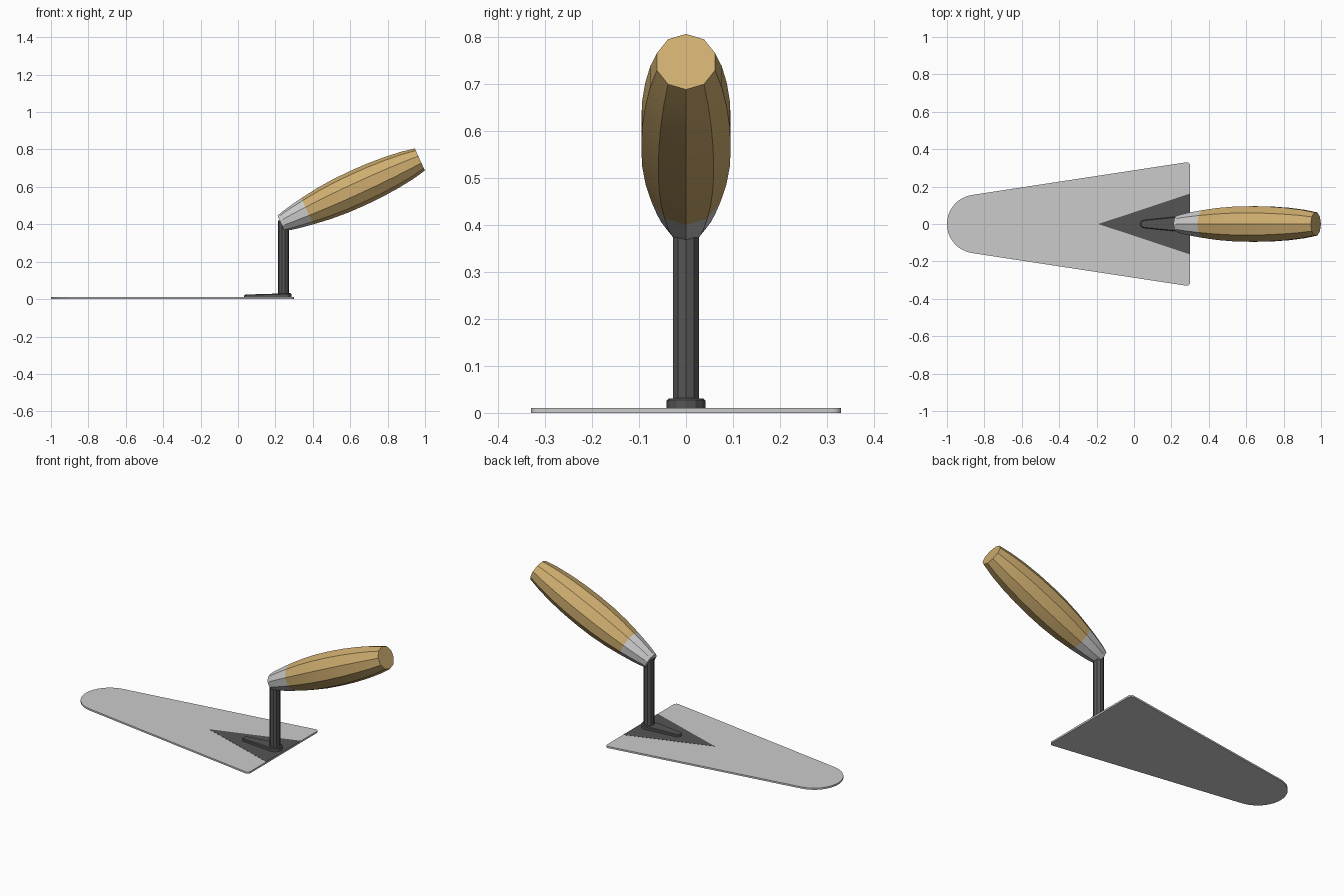
import bpy
import bmesh
from math import sin, cos, pi, radians
from mathutils import Vector, Matrix

cube = bpy.data.objects.get("Cube")
if cube:
    bpy.data.objects.remove(cube, do_unlink=True)


def material(name, color):
    mat = bpy.data.materials.new(name)
    mat.use_nodes = True
    mat.diffuse_color = color
    mat.node_tree.nodes["Principled BSDF"].inputs["Base Color"].default_value = color
    return mat


def finish(name, bm, mat=None):
    bmesh.ops.recalc_face_normals(bm, faces=bm.faces)
    mesh = bpy.data.meshes.new(name)
    bm.to_mesh(mesh)
    bm.free()
    obj = bpy.data.objects.new(name, mesh)
    bpy.context.collection.objects.link(obj)
    if mat:
        mesh.materials.append(mat)
    bpy.ops.object.select_all(action="DESELECT")
    obj.select_set(True)
    bpy.context.view_layer.objects.active = obj
    bpy.ops.object.shade_smooth_by_angle(angle=radians(25))
    return obj


def arc(cx, cy, r, start, end, steps):
    angles = [radians(start + (end - start) * i / steps) for i in range(steps + 1)]
    return [(cx + r * cos(a), cy + r * sin(a)) for a in angles]


def slab(outline, bottom, top):
    """Extrude a flat outline between two heights."""
    bm = bmesh.new()
    face = bm.faces.new([bm.verts.new((x, y, bottom)) for x, y in outline])
    new = bmesh.ops.extrude_face_region(bm, geom=[face])["geom"]
    verts = [v for v in new if isinstance(v, bmesh.types.BMVert)]
    bmesh.ops.translate(bm, verts=verts, vec=(0, 0, top - bottom))
    return bm


def lathe(profile, sides, frame):
    """Capped solid from (distance, radius) pairs along local x."""
    bm = bmesh.new()
    rings = []
    for d, r in profile:
        angles = [2 * pi * i / sides for i in range(sides)]
        rings.append([bm.verts.new(frame @ Vector((d, r * sin(a), r * cos(a)))) for a in angles])
    for a, b in zip(rings, rings[1:]):
        for i in range(sides):
            j = (i + 1) % sides
            bm.faces.new((a[i], a[j], b[j], b[i]))
    bm.faces.new(rings[0])
    bm.faces.new(rings[-1])
    return bm


dark = material("dark_steel", (0.09, 0.09, 0.09, 1))
wood = material("wood", (0.62, 0.42, 0.16, 1))

# Blade: rounded nose, straight flaring sides, small rounded heel corners
tilt = 8.7
outline = arc(-0.843, 0, 0.157, 90 + tilt, 270 - tilt, 20)
outline += arc(0.282, -0.312, 0.018, -90 - tilt, 0, 5)
outline += arc(0.282, 0.312, 0.018, 0, 90 + tilt, 5)
finish("blade", slab(outline, 0, 0.01))

# Triangular reinforcement on the heel
finish("heel_plate", slab([(-0.19, 0), (0.3, -0.163), (0.3, 0.163)], 0.009, 0.0108), dark)

# Tapered tang foot, thicker under the stem, with a chamfered top rim
foot = arc(0.055, 0, 0.022, 90, 270, 6) + arc(0.244, 0, 0.041, -90, 90, 6)
bm = slab(foot, 0.009, 0.028)
for v in bm.verts:
    if v.co.z > 0.02:
        v.co.z = 0.024 + 0.03 * (v.co.x - 0.03)
rim = [e for e in bm.edges if min(v.co.z for v in e.verts) > 0.02]
bmesh.ops.bevel(bm, geom=rim, offset=0.004, segments=1, affect="EDGES")
finish("tang_foot", bm, dark)

# Upright stem
upright = Matrix.Translation((0.243, 0, 0)) @ Matrix.Rotation(-pi / 2, 4, "Y")
finish("stem", lathe([(0.01, 0.029), (0.42, 0.029)], 10, upright), dark)

# Ferrule and wooden grip share one tilted axis
axis = Matrix.Translation((0.23, 0, 0.405)) @ Matrix.Rotation(radians(-24.7), 4, "Y")
ferrule = [(0, 0.045), (0.04, 0.056), (0.09, 0.066), (0.155, 0.077)]
grip = [(0.155, 0.077), (0.25, 0.09), (0.35, 0.098), (0.45, 0.1), (0.55, 0.098),
        (0.65, 0.091), (0.74, 0.08), (0.817, 0.065)]
finish("ferrule", lathe(ferrule, 10, axis))
finish("grip", lathe(grip, 10, axis), wood)
